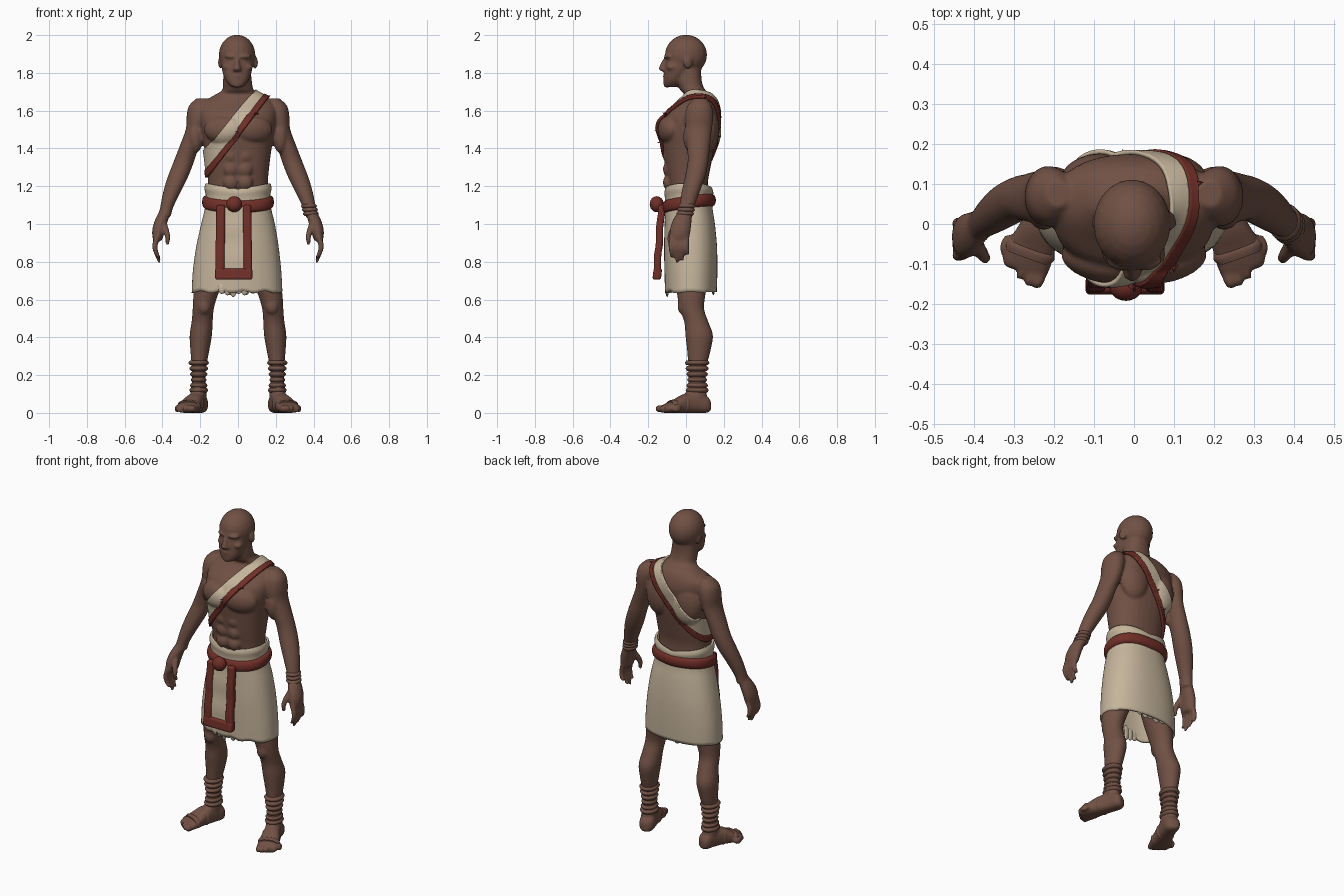
import bpy, bmesh, math
from mathutils import Vector, Matrix

cube = bpy.data.objects.get("Cube")
if cube:
    bpy.data.objects.remove(cube)


def material(name, rgb):
    m = bpy.data.materials.new(name)
    m.use_nodes = True
    m.diffuse_color = (*rgb, 1)
    bsdf = m.node_tree.nodes["Principled BSDF"]
    bsdf.inputs["Base Color"].default_value = (*rgb, 1)
    bsdf.inputs["Roughness"].default_value = 0.9
    return m


SKIN = material("brown skin", (0.165, 0.082, 0.058))
CREAM = material("cream linen", (0.56, 0.46, 0.33))
RED = material("dark red cloth", (0.165, 0.028, 0.021))


def smooth_rows(rows, steps=4):
    """Catmull-Rom interpolation of a list of ring tuples."""
    out = []
    for i in range(len(rows) - 1):
        a, b, c, d = (rows[max(0, min(len(rows) - 1, i + k))] for k in (-1, 0, 1, 2))
        for j in range(steps):
            t = j / steps
            out.append([q + t / 2 * (r - p + t * (2*p - 5*q + 4*r - s + t * (3*(q - r) + s - p)))
                        for p, q, r, s in zip(a, b, c, d)])
    return out + [list(rows[-1])]


def loft(bm, rows, side=1, u=(1, 0, 0), v=(0, 1, 0), n=2.0, caps=True, seg=32):
    """Skin rings (x, y, z, radius u, radius v) into a tube."""
    u, v, rings = Vector(u), Vector(v), []
    for x, y, z, ru, rv in smooth_rows(rows):
        ring = []
        for k in range(seg):
            c, s = math.cos(math.tau * k / seg), math.sin(math.tau * k / seg)
            p = Vector((x, y, z)) + u * ru * math.copysign(abs(c) ** (2 / n), c) \
                + v * rv * math.copysign(abs(s) ** (2 / n), s)
            ring.append(bm.verts.new((p.x * side, p.y, p.z)))
        rings.append(ring)
    faces = [bm.faces.new((a[k - 1], a[k], b[k], b[k - 1]))
             for a, b in zip(rings, rings[1:]) for k in range(seg)]
    if caps:
        faces += [bm.faces.new(rings[0]), bm.faces.new(rings[-1])]
    bmesh.ops.recalc_face_normals(bm, faces=faces)


def blob(bm, pos, radii, side=1, turn=0):
    """Ellipsoid, turned about z."""
    m = Matrix.Translation((pos[0] * side, pos[1], pos[2])) @ Matrix.Rotation(turn * side, 4, 'Z')
    bmesh.ops.create_uvsphere(bm, u_segments=20, v_segments=12, radius=1,
                              matrix=m @ Matrix.Diagonal((*radii, 1)))


def make(name, bm, mat, angle=60):
    me = bpy.data.meshes.new(name)
    bm.to_mesh(me)
    bm.free()
    me.materials.append(mat)
    ob = bpy.data.objects.new(name, me)
    bpy.context.collection.objects.link(ob)
    bpy.ops.object.select_all(action='DESELECT')
    ob.select_set(True)
    bpy.context.view_layer.objects.active = ob
    bpy.ops.object.shade_smooth_by_angle(angle=math.radians(angle))
    return ob


# Torso and neck
bm = bmesh.new()
loft(bm, [(0, .03, .85, .16, .11), (0, .02, 1.05, .165, .11), (0, .01, 1.2, .158, .105),
          (0, .01, 1.3, .165, .12), (0, .014, 1.4, .178, .135), (0, .018, 1.5, .195, .145),
          (0, .035, 1.58, .205, .14), (0, .06, 1.64, .19, .105), (0, .065, 1.685, .12, .075),
          (0, .035, 1.71, .083, .066), (-.003, .015, 1.76, .076, .068), (-.005, .01, 1.84, .07, .07)], n=2.3)
for s in (1, -1):
    blob(bm, (.085, -.095, 1.5), (.1, .05, .07), s, .25)       # chest
    blob(bm, (.1, .12, 1.5), (.085, .055, .12), s, -.2)        # shoulder blade
    for z in (1.22, 1.29, 1.36):
        blob(bm, (.038, -.095, z), (.04, .027, .04), s)        # abdomen

# Head
bm_top = [(-.005, -.08, 1.725, .03, .035), (-.005, -.066, 1.755, .058, .053),
          (-.005, -.048, 1.8, .076, .068), (-.005, -.025, 1.85, .084, .086), (-.005, -.01, 1.91, .08, .09)]
loft(bm, bm_top, n=2.2)
blob(bm, (-.005, 0, 1.895), (.097, .112, .107))
loft(bm, [(-.005, -.1, 1.885, .012, .014), (-.005, -.118, 1.845, .014, .018),
          (-.005, -.122, 1.818, .023, .022), (-.005, -.112, 1.808, .018, .012)])
blob(bm, (-.005, -.107, 1.783), (.032, .016, .008))
blob(bm, (-.005, -.105, 1.77), (.028, .015, .008))
blob(bm, (-.005, -.1, 1.738), (.027, .02, .016))
for s in (1, -1):
    blob(bm, (.036, -.095, 1.887), (.037, .022, .011), s, .3)  # brow
    blob(bm, (.05, -.075, 1.83), (.03, .03, .018), s, .4)      # cheek
    blob(bm, (.092, .01, 1.855), (.012, .024, .034), s, .3)    # ear

# Arms, hands, legs and feet
FU, FV = (.94, .34, 0), (0, 0, 1)
for s in (1, -1):
    loft(bm, [(.19, .075, 1.665, .03, .035), (.205, .072, 1.625, .055, .065), (.214, .07, 1.57, .058, .075),
              (.225, .067, 1.5, .052, .07), (.262, .066, 1.4, .052, .06), (.287, .064, 1.33, .054, .055),
              (.318, .048, 1.25, .054, .054), (.35, .025, 1.17, .046, .048),
              (.377, .004, 1.09, .035, .04), (.388, -.006, 1.04, .033, .042)], s)
    blob(bm, (.225, .03, 1.46), (.04, .045, .085), s)
    loft(bm, [(.386, -.005, 1.07, .03, .035), (.405, -.02, 1.02, .035, .05), (.42, -.03, .97, .034, .055),
              (.425, -.035, .925, .027, .052), (.425, -.035, .91, .018, .045)], s)
    for k in range(4):                                         # fingers
        y, tip = -.076 + .027 * k, (.82, .795, .805, .835)[k]
        loft(bm, [(.425, y, .94, .017, .014), (.44, y - .003, .885, .015, .014),
                  (.432, y, .845, .013, .0125), (.415, y + .003, tip, .009, .009)], s, seg=12)
    loft(bm, [(.395, -.045, 1.01, .017, .018), (.38, -.072, .965, .017, .018),
              (.372, -.085, .925, .014, .014), (.374, -.085, .89, .009, .009)], s, seg=12)
    loft(bm, [(.1, .03, .93, .085, .1), (.14, .03, .75, .08, .09), (.172, .028, .62, .064, .074),
              (.184, .032, .55, .056, .064), (.19, .055, .48, .056, .064), (.197, .07, .41, .059, .073),
              (.202, .068, .33, .05, .062), (.207, .06, .24, .038, .048),
              (.208, .058, .17, .036, .045), (.21, .055, .1, .043, .055), (.212, .055, .04, .042, .055)], s)
    blob(bm, (.18, -.015, .565), (.036, .03, .045), s)         # kneecap
    loft(bm, [(.193, .128, .035, .022, .025), (.197, .105, .045, .042, .045), (.213, .05, .052, .045, .052),
              (.235, -.01, .05, .05, .05), (.258, -.065, .034, .06, .034),
              (.272, -.105, .024, .06, .024), (.277, -.12, .02, .05, .02)], s, FU, FV, n=2.6)
    loft(bm, [(.21, .06, .125, .034, .04), (.218, .02, .085, .038, .035), (.24, -.035, .055, .038, .025)], s, FU, FV)
    for k in range(5):                                         # toes
        blob(bm, (.238 + .021 * k, -.138 + .0055 * k * k, .022),
             (.016 if k == 0 else .011, .026, .02), s, .35)

# Fuse the body into one smooth surface
raw = make("body_source", bm, SKIN)
mod = raw.modifiers.new("fuse", 'REMESH')
mod.mode, mod.voxel_size = 'VOXEL', 0.0075
mod = raw.modifiers.new("relax", 'SMOOTH')
mod.factor, mod.iterations = 0.5, 4
fused = bpy.data.meshes.new_from_object(raw.evaluated_get(bpy.context.evaluated_depsgraph_get()))
bpy.data.objects.remove(raw)
bm = bmesh.new()
bm.from_mesh(fused)
for v in bm.verts:
    v.co.z = max(v.co.z, 0)
make("body", bm, SKIN, 80)


def cut(bm, co, no):
    """Remove everything on the side that the normal points to."""
    bmesh.ops.bisect_plane(bm, geom=bm.verts[:] + bm.edges[:] + bm.faces[:],
                           plane_co=co, plane_no=no, clear_outer=True)


def sash(name, upper, lower, mat, lift, thick):
    """Diagonal band of cloth over the torso; each edge runs hip point to shoulder point."""
    bm = bmesh.new()
    bm.from_mesh(fused)
    for (x0, z0, x1, z1), sign in ((upper, 1), (lower, -1)):
        cut(bm, (x0, 0, z0), Vector((z0 - z1, 0, x1 - x0)) * sign)
    cut(bm, (-.2, 0, 0), (-1, 0, 0))
    cut(bm, (.19, 0, 0), (1, 0, 0))
    cut(bm, (0, 0, 1.15), (0, 0, -1))
    for _ in range(6):
        bmesh.ops.smooth_vert(bm, verts=[v for v in bm.verts if not v.is_boundary], factor=.5,
                              use_axis_x=True, use_axis_y=True, use_axis_z=True)
    bm.normal_update()
    for v, n in [(v, v.normal.copy()) for v in bm.verts]:
        v.co += n * lift
    ob = make(name, bm, mat)
    mod = ob.modifiers.new("thickness", 'SOLIDIFY')
    mod.thickness, mod.offset = thick, -1


SEAM = (-.18, 1.262, .135, 1.68)
sash("sash_linen", (-.18, 1.385, .06, 1.67), SEAM, CREAM, .011, .012)
sash("sash_border", SEAM, (-.18, 1.218, .163, 1.67), RED, .016, .017)

# Wrapped skirt with a rim that dips at the front
bm = bmesh.new()
loft(bm, [(-.005, .026, .64, .24, .137), (-.005, .026, .75, .234, .14), (-.003, .024, .88, .218, .14),
          (0, .02, 1.0, .195, .133), (0, .015, 1.08, .176, .126), (0, .014, 1.14, .17, .125),
          (0, .015, 1.175, .178, .13), (0, .015, 1.2, .172, .124)], n=2.3, caps=False, seg=64)
for v in bm.verts:
    if v.co.z > 1.1:
        v.co.z += (v.co.z - 1.1) * (1.8 * abs(v.co.x) - .15)
    elif v.co.z < .7:
        v.co.z += .006 * math.sin(v.co.x * 55) * (v.co.y < .1)
skirt = make("skirt", bm, CREAM)
mod = skirt.modifiers.new("thickness", 'SOLIDIFY')
mod.thickness, mod.offset = .012, -1

# Belt, rising toward the back
bm = bmesh.new()
loft(bm, [(0, .015, 1.072, .172, .125), (0, .015, 1.082, .186, .138), (0, .015, 1.105, .19, .143),
          (0, .015, 1.128, .185, .137), (0, .015, 1.138, .17, .125)], n=2.3, caps=False, seg=64)
for v in bm.verts:
    v.co.z += .14 * v.co.y + .05 * abs(v.co.x)
make("belt", bm, RED)

bm = bmesh.new()
blob(bm, (-.02, -.155, 1.105), (.042, .037, .042))
make("belt_knot", bm, RED)


def panel(name, x0, x1, z0, z1, y0, y1, mat, bevel=.012):
    """Hanging cloth strip, leaning out toward its foot."""
    bm = bmesh.new()
    bmesh.ops.create_cube(bm, size=1)
    for v in bm.verts:
        v.co = Vector((x0 if v.co.x < 0 else x1, y0 if v.co.y < 0 else y1, z0 if v.co.z < 0 else z1))
    bmesh.ops.subdivide_edges(bm, edges=[e for e in bm.edges if abs(e.verts[0].co.z - e.verts[1].co.z) > .1],
                              cuts=8)
    for v in bm.verts:
        v.co.y -= .07 * (1.1 - v.co.z) + .003 * math.sin(v.co.z * 40)
        v.co.x += (v.co.x + .022) * .18 * (.9 - v.co.z)
    ob = make(name, bm, mat, 40)
    mod = ob.modifiers.new("soft edges", 'BEVEL')
    mod.width, mod.segments = bevel, 3


# Apron hanging from the knot
panel("apron_border_right", -.118, -.07, .715, 1.1, -.148, -.11, RED)
panel("apron_border_left", .028, .073, .715, 1.1, -.148, -.11, RED)
panel("apron_border_bottom", -.118, .073, .705, .765, -.15, -.105, RED)
panel("apron_linen", -.08, .04, .75, 1.09, -.137, -.115, CREAM, .003)

# Frayed under-cloth showing below the hem
bm = bmesh.new()
for k in range(5):
    blob(bm, (-.085 + .03 * k, -.1, .66), (.02, .01, .03 + .008 * (k % 3)))
    blob(bm, (-.08 + .04 * k, .145, .65), (.022, .008, .018 + .008 * (k % 2)))
make("frayed_hem", bm, CREAM)


# Wrist and ankle bindings, sandal straps
bm = bmesh.new()
for z in (1.055, 1.075, 1.095):
    t = (1.09 - z) * .25
    loft(bm, [(.377 + t, .004 - t, z - .012, .033, .038), (.377 + t, .004 - t, z, .042, .047),
              (.377 + t, .004 - t, z + .012, .033, .038)])
for s in (1, -1):
    for k, z in enumerate((.12, .145, .175, .205, .235, .265)):
        w = .004 * abs(k - 2)
        rows = [(.208, .059, z + d, .034 + w + r, .045 + w + r) for d, r in ((-.012, 0), (0, .008), (.012, 0))]
        loft(bm, rows, s)
    for x, y, w, h in ((.232, -.005, .053, .096), (.259, -.068, .064, .07)):
        loft(bm, [(x - .007, y + .018, h / 2, w - .008, h / 2 - .006), (x, y, h / 2, w, h / 2),
                  (x + .007, y - .018, h / 2, w - .008, h / 2 - .006)], s, FU, FV, n=2.6)
make("bindings", bm, SKIN)
